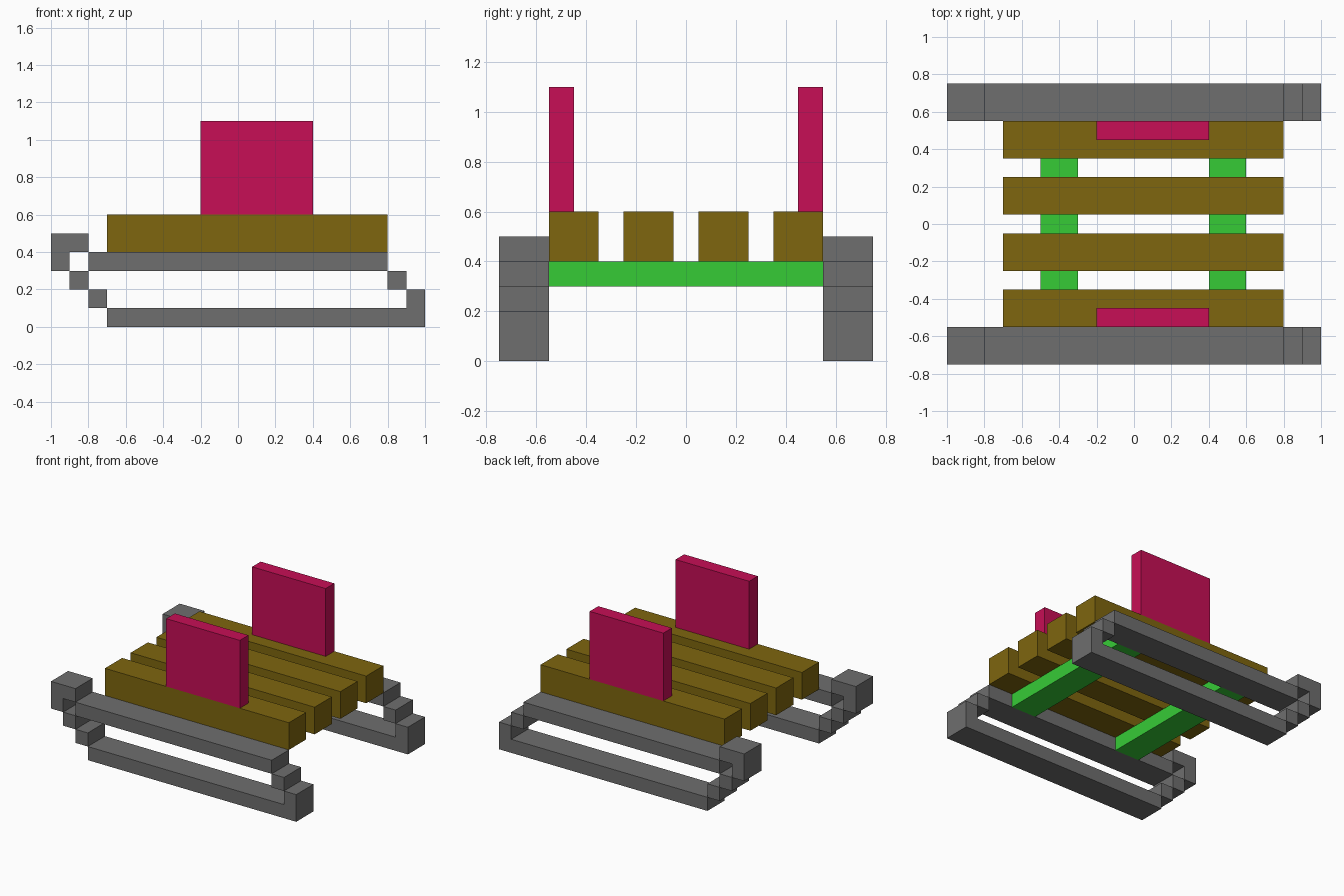
import bpy, bmesh

if "Cube" in bpy.data.objects:
    bpy.data.objects.remove(bpy.data.objects["Cube"])


def material(name, colour):
    m = bpy.data.materials.new(name)
    m.diffuse_color = (*colour, 1)
    m.use_nodes = True
    m.node_tree.nodes["Principled BSDF"].inputs["Base Color"].default_value = m.diffuse_color
    return m


GREY = material("grey metal", (0.156, 0.156, 0.156))
BROWN = material("brown wood", (0.209, 0.133, 0.0045))
GREEN = material("green", (0.037, 0.6, 0.037))
PINK = material("pink", (0.57, 0.0045, 0.093))


def rect(x0, x1, z0, z1):
    return [(x0, z0), (x1, z0), (x1, z1), (x0, z1)]


def extrude(name, profiles, y0, y1, mat):
    """Extrude closed x-z outlines from y0 to y1 into one object."""
    bm = bmesh.new()
    for profile in profiles:
        face = bm.faces.new([bm.verts.new((x, y0, z)) for x, z in profile])
        new = bmesh.ops.extrude_face_region(bm, geom=[face])["geom"]
        verts = [v for v in new if isinstance(v, bmesh.types.BMVert)]
        bmesh.ops.translate(bm, verts=verts, vec=(0, y1 - y0, 0))
    bmesh.ops.recalc_face_normals(bm, faces=bm.faces)
    mesh = bpy.data.meshes.new(name)
    bm.to_mesh(mesh)
    bm.free()
    mesh.materials.append(mat)
    obj = bpy.data.objects.new(name, mesh)
    bpy.context.collection.objects.link(obj)
    return obj


# Stepped runner outline: bottom rail, top rail, front curl and linking steps
runner = [
    [(-0.7, 0), (1, 0), (1, 0.2), (0.9, 0.2), (0.9, 0.1), (-0.7, 0.1)],
    rect(-0.8, 0.8, 0.3, 0.4),
    [(-1, 0.3), (-0.9, 0.3), (-0.9, 0.4), (-0.8, 0.4), (-0.8, 0.5), (-1, 0.5)],
    rect(-0.8, -0.7, 0.1, 0.2),
    rect(-0.9, -0.8, 0.2, 0.3),
    rect(0.8, 0.9, 0.2, 0.3),
]

for side, s in (("front", -1), ("back", 1)):
    # Runner, seat slats and upright panel on each side
    extrude(side + "_runner", runner, *sorted((s * 0.55, s * 0.75)), GREY)
    for label, a in (("inner", 0.05), ("outer", 0.35)):
        extrude(f"{side}_{label}_slat", [rect(-0.7, 0.8, 0.4, 0.6)],
                *sorted((s * a, s * (a + 0.2))), BROWN)
    extrude(side + "_panel", [rect(-0.2, 0.4, 0.6, 1.1)],
            *sorted((s * 0.45, s * 0.55)), PINK)

# Crossbars under the slats
for label, x in (("left", -0.5), ("right", 0.4)):
    extrude(label + "_crossbar", [rect(x, x + 0.2, 0.3, 0.4)], -0.55, 0.55, GREEN)
